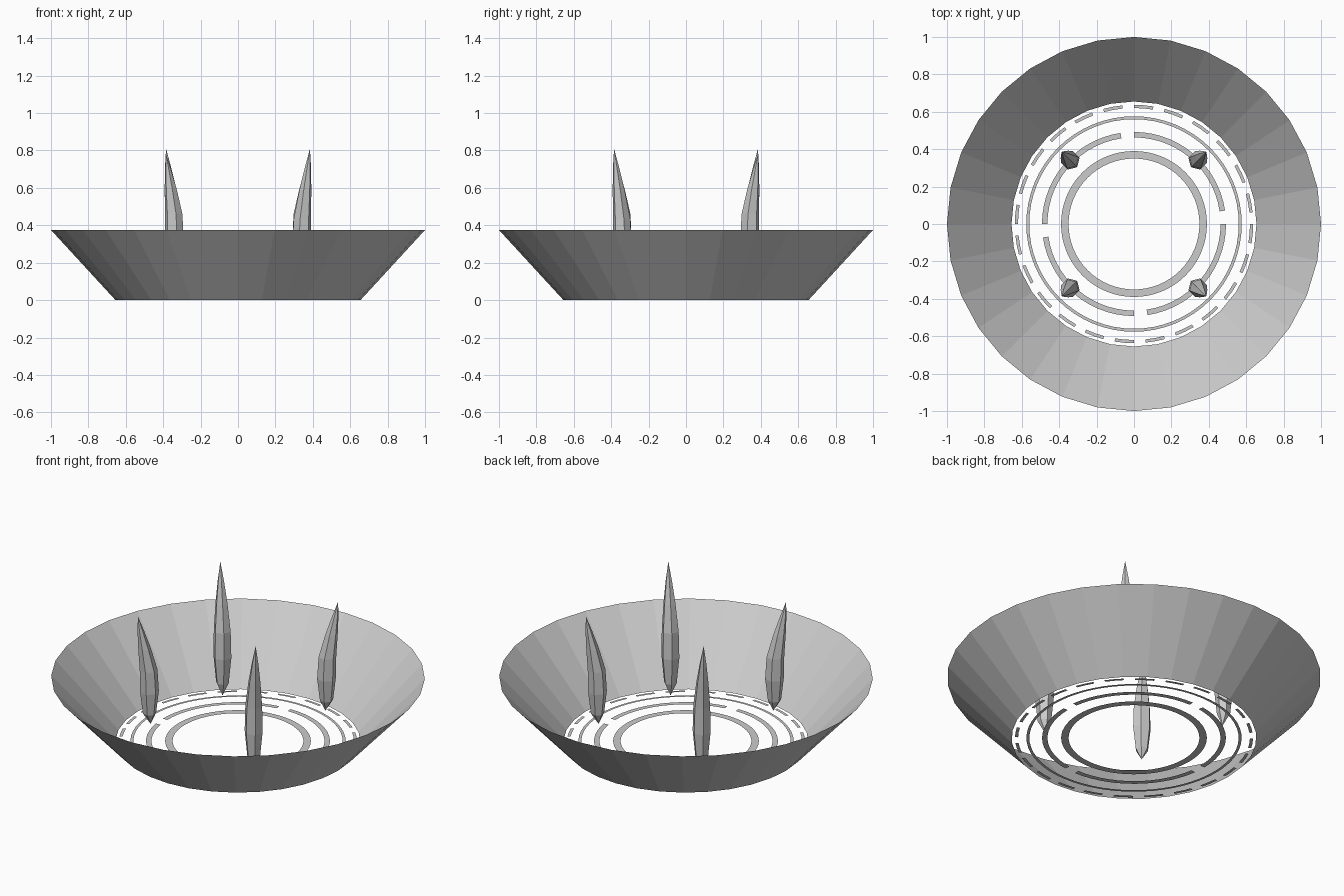
import bpy, math
from math import cos, sin, radians, pi

if "Cube" in bpy.data.objects:
    bpy.data.objects.remove(bpy.data.objects["Cube"])

grey = bpy.data.materials.new("plain grey")
grey.diffuse_color = (0.6, 0.6, 0.6, 1)
grey.use_nodes = True
grey.node_tree.nodes["Principled BSDF"].inputs["Base Color"].default_value = grey.diffuse_color


def make(name, verts, faces):
    me = bpy.data.meshes.new(name)
    me.from_pydata(verts, [], faces)
    me.materials.append(grey)
    ob = bpy.data.objects.new(name, me)
    bpy.context.collection.objects.link(ob)
    return ob


def polar(r, a, z):
    return (r * cos(a), r * sin(a), z)


def arcs(name, r0, r1, z0, z1, spans, steps):
    """Strips between two circles, one for each (start, end) angle in degrees."""
    verts, faces = [], []
    for a0, a1 in spans:
        b = len(verts)
        for i in range(steps + 1):
            a = radians(a0 + (a1 - a0) * i / steps)
            verts += [polar(r0, a, z0), polar(r1, a, z1)]
        for i in range(steps):
            k = b + 2 * i
            faces.append((k, k + 1, k + 3, k + 2))
    return make(name, verts, faces)


# Open flared wall (faces turned to the inside, single sheet)
arcs("flared_wall", 0.655, 1.0, 0, 0.375, [(0, 360)], 32)

# Flat floor rings, whole and broken
arcs("inner_ring", 0.35, 0.39, 0, 0, [(0, 360)], 64)
arcs("broken_ring", 0.463, 0.492, 0, 0,
     [(90 * k + 8.4, 90 * k + 90) for k in range(4)], 14)
arcs("thin_ring", 0.56, 0.576, 0, 0, [(0, 360)], 64)
arcs("dashed_ring", 0.62, 0.637, 0, 0,
     [(15 * k + 5.6, 15 * k + 15) for k in range(24)], 2)

# Crystal profile: height fraction, distance from centre, radius
PROFILE = [(0.10, 0.481, 0.036), (0.30, 0.481, 0.051), (0.50, 0.486, 0.048),
           (0.70, 0.508, 0.034), (0.86, 0.528, 0.018)]
SIDES = 6


def crystal(name, angle, low, high):
    def pt(t, d, r, a):
        x, y = d + r * cos(a), r * sin(a)
        return (x * cos(angle) - y * sin(angle),
                x * sin(angle) + y * cos(angle), low + (high - low) * t)
    verts = [pt(t, d, r, 2 * pi * i / SIDES)
             for t, d, r in PROFILE for i in range(SIDES)]
    n = len(verts)
    verts += [pt(0, 0.475, 0, 0), pt(1, 0.544, 0, 0)]
    faces = []
    for i in range(SIDES):
        j = (i + 1) % SIDES
        faces.append((n, j, i))
        for k in range(0, n - SIDES, SIDES):
            faces.append((k + i, k + j, k + SIDES + j, k + SIDES + i))
        faces.append((n - SIDES + i, n - SIDES + j, n + 1))
    make(name, verts, faces)


# Four standing crystals, opposite pairs alike
for k, label in enumerate(("back_right", "back_left", "front_left", "front_right")):
    low, high = ((0.14, 0.78), (0.05, 0.81))[k % 2]
    crystal("crystal_" + label, radians(45 + 90 * k), low, high)
